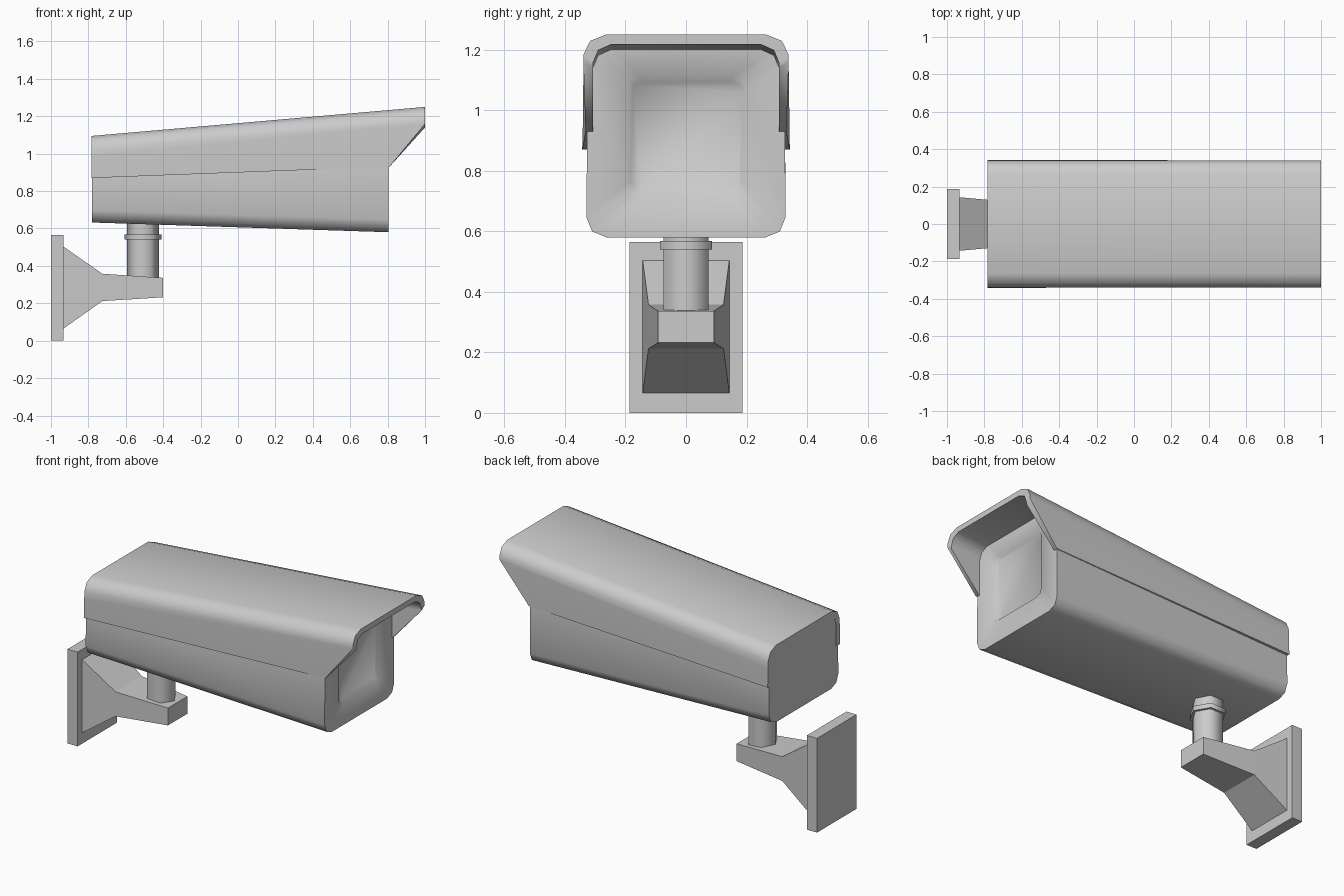
import bpy, bmesh, math

if "Cube" in bpy.data.objects:
    bpy.data.objects.remove(bpy.data.objects["Cube"])


def finish(name, bm, angle=None):
    bmesh.ops.recalc_face_normals(bm, faces=bm.faces)
    mesh = bpy.data.meshes.new(name)
    bm.to_mesh(mesh)
    bm.free()
    ob = bpy.data.objects.new(name, mesh)
    bpy.context.collection.objects.link(ob)
    if angle:
        bpy.ops.object.select_all(action='DESELECT')
        ob.select_set(True)
        bpy.context.view_layer.objects.active = ob
        bpy.ops.object.shade_smooth_by_angle(angle=math.radians(angle))
    return ob


def skin(bm, a, b, closed=True):
    n = len(a)
    for i in range(n if closed else n - 1):
        j = (i + 1) % n
        bm.faces.new((a[i], a[j], b[j], b[i]))


def loft(name, rings, angle=None):
    """Closed solid through rings of equal point count."""
    bm = bmesh.new()
    vs = [[bm.verts.new(p) for p in r] for r in rings]
    for a, b in zip(vs, vs[1:]):
        skin(bm, a, b)
    bm.faces.new(vs[0])
    bm.faces.new(vs[-1])
    return finish(name, bm, angle)


def mirrored(half):
    """Right half of a section, bottom to top, continued down the left."""
    return half + [(x, -y, z) for x, y, z in reversed(half)]


def rounded(x, w_low, w_top, z0, z1, c):
    """Twelve point rounded section with corner size c."""
    return mirrored([
        (x, w_low - c, z0), (x, w_low - c * .29, z0 + c * .29), (x, w_low, z0 + c),
        (x, w_top, z1 - c), (x, w_top - c * .29, z1 - c * .29), (x, w_top - c, z1)])


def rect(x, w, z0, z1):
    return [(x, -w, z0), (x, w, z0), (x, w, z1), (x, -w, z1)]


# Tapered housing with a shallow recessed window in its front face
loft("housing", [
    rounded(-.78, .329, .325, .632, 1.088, .066),
    rounded(.805, .329, .325, .58, 1.225, .066),
    rounded(.805, .20, .20, .71, 1.11, .045),
    rounded(.785, .183, .183, .728, 1.094, .035)], 40 + 10)

# Sunshield: thick open shell with a slanted visor end
outer_rear = [(-.782, .343, .87), (-.782, .34, .985), (-.782, .338, 1.028),
              (-.782, .317, 1.074), (-.782, .264, 1.095)]
outer_front = [(.81, .332, .93), (1, .339, 1.16), (1, .339, 1.183),
               (1, .317, 1.229), (1, .264, 1.25)]
inner_front = [(.81, .308, .93), (1, .308, 1.14), (1, .308, 1.155),
               (1, .29, 1.198), (1, .248, 1.217)]
inner_rear = [(-.782, y, z - .155) for y, z in
              ((.308, 1.025), (.308, 1.12), (.308, 1.155), (.29, 1.198), (.248, 1.217))]
bm = bmesh.new()
us = [[bm.verts.new(p) for p in mirrored(h)]
      for h in (outer_rear, outer_front, inner_front, inner_rear)]
for i in range(4):
    skin(bm, us[i], us[(i + 1) % 4], closed=False)
for k in (0, -1):
    bm.faces.new([u[k] for u in us])
finish("sunshield", bm, 50)

# Wall plate and tapering bracket arm
loft("wall_plate", [rect(-1, .187, 0, .565), rect(-.933, .187, 0, .565)])
loft("bracket_arm", [rect(-.94, .143, .065, .503), rect(-.933, .143, .065, .503),
                     rect(-.725, .124, .212, .358), rect(-.4, .092, .232, .336)])


# Hexagonal post and its collar
def hexagon(r, z):
    return [(-.508 + r * math.cos(i * math.pi / 3), r * math.sin(i * math.pi / 3), z)
            for i in range(6)]


loft("post", [hexagon(.085, .3), hexagon(.085, .66)], 65)
loft("post_collar", [hexagon(.1, .54), hexagon(.1, .568)], 65)
